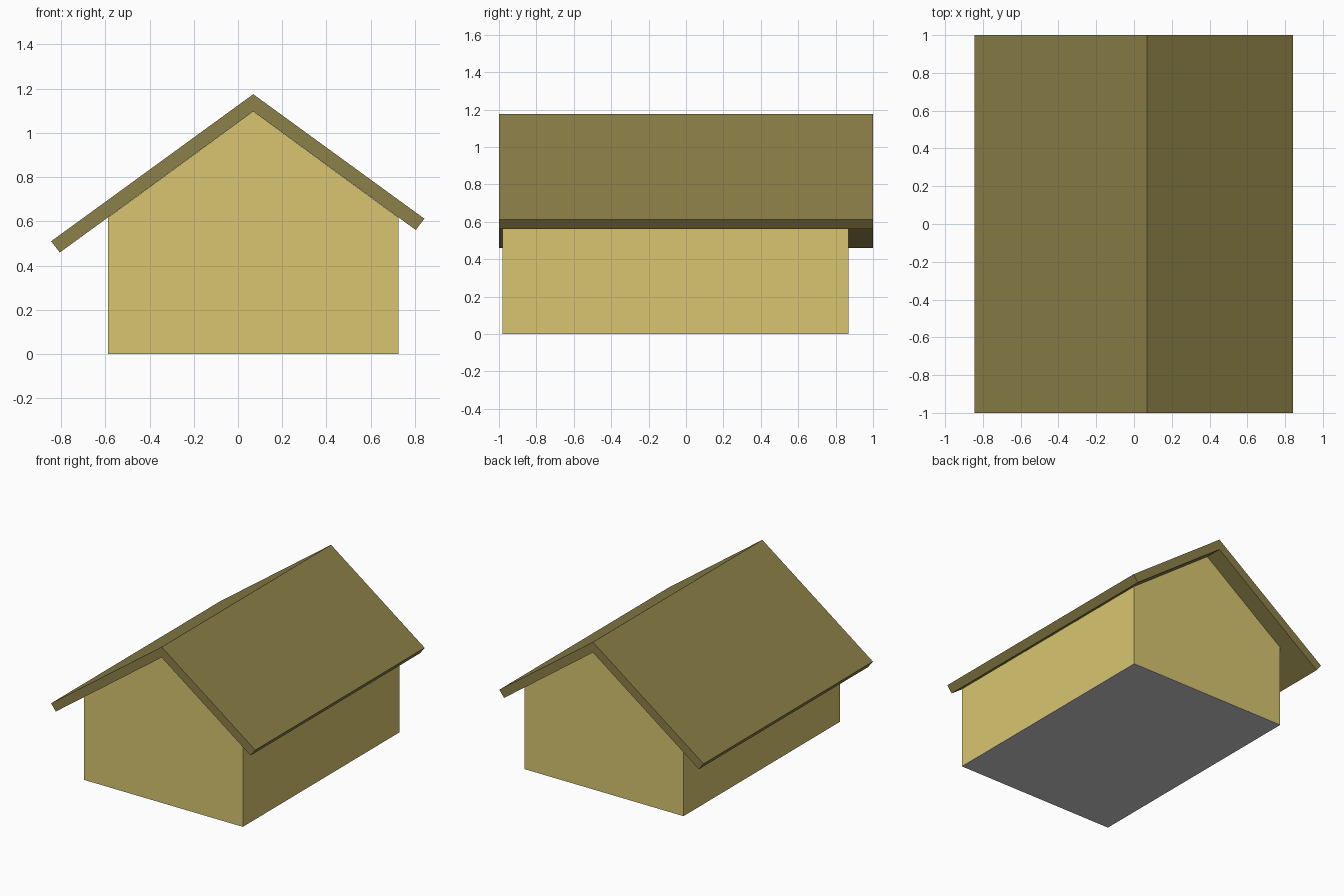
import bpy, bmesh

if "Cube" in bpy.data.objects:
    bpy.data.objects.remove(bpy.data.objects["Cube"])


def material(name, rgb):
    m = bpy.data.materials.new(name)
    m.diffuse_color = (*rgb, 1)
    m.use_nodes = True
    m.node_tree.nodes["Principled BSDF"].inputs["Base Color"].default_value = m.diffuse_color
    return m


def extrude_profile(name, profile, y0, y1, mat=None):
    """Extrude an x-z outline along y into a solid."""
    bm = bmesh.new()
    face = bm.faces.new([bm.verts.new((x, y0, z)) for x, z in profile])
    new = bmesh.ops.extrude_face_region(bm, geom=[face])["geom"]
    verts = [v for v in new if isinstance(v, bmesh.types.BMVert)]
    bmesh.ops.translate(bm, verts=verts, vec=(0, y1 - y0, 0))
    bmesh.ops.recalc_face_normals(bm, faces=bm.faces)
    mesh = bpy.data.meshes.new(name)
    bm.to_mesh(mesh)
    bm.free()
    if mat:
        mesh.materials.append(mat)
    obj = bpy.data.objects.new(name, mesh)
    bpy.context.collection.objects.link(obj)
    return obj


WALL_L, WALL_R = -0.588, 0.727
WALL_FRONT, WALL_BACK = -0.981, 0.869
RIDGE_X, RIDGE_Z = 0.069, 1.097
FLOOR = 0.004

wall_mat = material("wall_yellow", (0.69, 0.56, 0.16))
roof_mat = material("roof_olive", (0.26, 0.215, 0.065))

# Gabled body
extrude_profile("walls", [(WALL_L, FLOOR), (WALL_R, FLOOR), (WALL_R, 0.616),
                          (RIDGE_X, RIDGE_Z), (WALL_L, 0.617)],
                WALL_FRONT, WALL_BACK, wall_mat)

# Thin grey floor closing the underside
extrude_profile("floor", [(WALL_L, 0), (WALL_R, 0), (WALL_R, FLOOR), (WALL_L, FLOOR)],
                WALL_FRONT, WALL_BACK)

# Roof with a longer left slope
extrude_profile("roof", [(-0.806, 0.459), (RIDGE_X, RIDGE_Z), (0.804, 0.561),
                         (0.843, 0.612), (RIDGE_X, 1.175), (-0.845, 0.51)],
                -1.0, 1.0, roof_mat)
